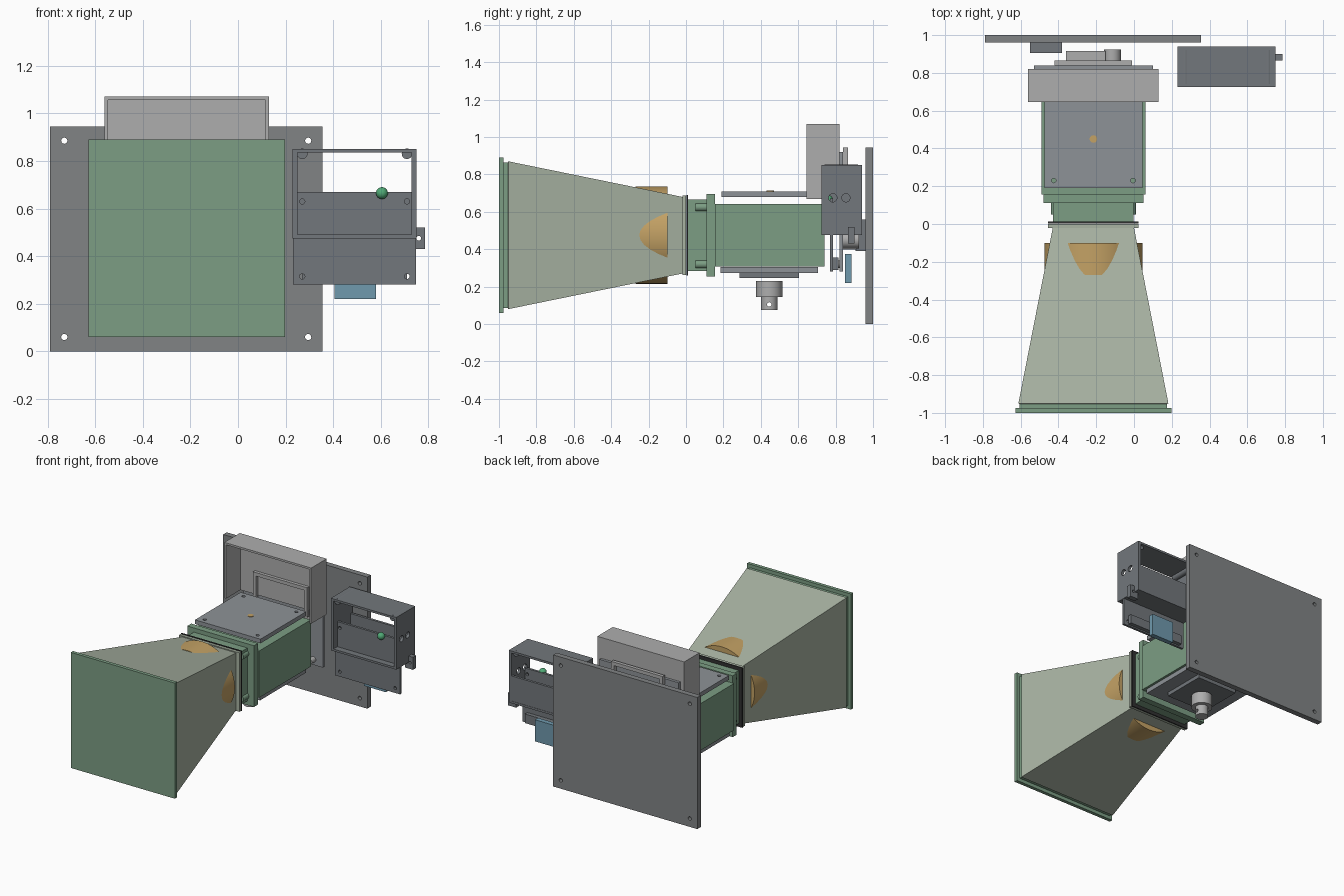
import bpy, bmesh
from math import pi
from mathutils import Vector, Matrix

if "Cube" in bpy.data.objects:
    bpy.data.objects.remove(bpy.data.objects["Cube"])

CX, CZ = -0.215, 0.475   # feed axis


def mat(name, r, g, b):
    m = bpy.data.materials.new(name)
    m.diffuse_color = (r, g, b, 1)
    m.use_nodes = True
    m.node_tree.nodes["Principled BSDF"].inputs["Base Color"].default_value = m.diffuse_color
    return m


SAGE = mat("sage", .40, .46, .37)
GREEN = mat("green", .20, .34, .23)
ORANGE = mat("amber", .55, .36, .13)
DARK = mat("dark_grey", .17, .185, .20)
MID = mat("mid_grey", .27, .29, .31)
STEEL = mat("steel", .22, .23, .235)
LIGHT = mat("light_grey", .42, .42, .42)
BLUE = mat("blue", .16, .32, .42)
LED = mat("led_green", .08, .40, .18)
BLACK = mat("black", .03, .03, .03)


def finish(name, bm, m):
    bmesh.ops.recalc_face_normals(bm, faces=bm.faces)
    me = bpy.data.meshes.new(name)
    bm.to_mesh(me)
    bm.free()
    ob = bpy.data.objects.new(name, me)
    bpy.context.collection.objects.link(ob)
    if m:
        me.materials.append(m)
    return ob


def box(name, x, y, z, m=None):
    bm = bmesh.new()
    bmesh.ops.create_cube(bm, size=1)
    for v in bm.verts:
        v.co = [lo + (c + .5) * (hi - lo) for c, (lo, hi) in zip(v.co, (x, y, z))]
    return finish(name, bm, m)


def cyl(name, axis, c, r, length, m=None, n=32):
    bm = bmesh.new()
    bmesh.ops.create_cone(bm, cap_ends=True, segments=n, radius1=r, radius2=r, depth=length)
    rot = {'x': Matrix.Rotation(pi / 2, 4, 'Y'), 'y': Matrix.Rotation(pi / 2, 4, 'X'), 'z': Matrix()}[axis]
    bm.transform(Matrix.Translation(Vector(c)) @ rot)
    for f in bm.faces:
        f.smooth = len(f.verts) == 4
    for e in bm.edges:
        e.smooth = all(f.smooth for f in e.link_faces)
    return finish(name, bm, m)


def cut(ob, *cutters):
    for c in cutters:
        md = ob.modifiers.new("cut", 'BOOLEAN')
        md.operation, md.solver, md.object = 'DIFFERENCE', 'EXACT', c
        bpy.context.view_layer.objects.active = ob
        bpy.ops.object.modifier_apply(modifier=md.name)
        bpy.data.objects.remove(c)
    return ob


def around(hx, hz):
    return (CX - hx, CX + hx), (CZ - hz, CZ + hz)


def feed_box(name, hx, hz, y, m=None):
    x, z = around(hx, hz)
    return box(name, x, y, z, m)


def feed_ring(name, hx, hz, y, t, m):
    return cut(feed_box(name, hx, hz, y, m), feed_box("c", hx - t, hz - t, (y[0] - .1, y[1] + .1)))


# mounting plate with corner holes
cut(box("back_plate", (-.79, .355), (.96, 1), (0, .945), STEEL),
    *[cyl("c", 'y', (x, .98, z), .013, .2, n=20) for x in (-.73, .295) for z in (.06, .885)])
box("plate_latch", (-.55, -.38), (.905, .96), (.39, .56), DARK)

# horn: tapered shell, window, flanges
bm = bmesh.new()
rings = []
for y, hx, hz in ((-.95, .397, .395), (-.02, .215, .205)):
    rings.append([bm.verts.new((CX + sx * hx, y, CZ + sz * hz))
                  for sx, sz in ((-1, -1), (1, -1), (1, 1), (-1, 1))])
for i in range(4):
    j = (i + 1) % 4
    bm.faces.new((rings[0][i], rings[0][j], rings[1][j], rings[1][i]))
horn = finish("horn", bm, SAGE)
sol = horn.modifiers.new("wall", 'SOLIDIFY')
sol.thickness, sol.offset = .008, -1
feed_box("horn_window", .413, .415, (-1, -.975), GREEN)
feed_ring("horn_front_rim", .39, .39, (-.975, -.95), .02, GREEN)
feed_ring("horn_rear_flange", .24, .212, (-.02, 0), .04, SAGE)
feed_ring("gasket", .24, .215, (.003, .012), .04, BLACK)
cyl("lens_drum", 'y', (CX, -.185, CZ), .26, .17, ORANGE, 64)

# feed body
feed_ring("feed_neck", .213, .19, (.012, .11), .03, GREEN)
feed_ring("feed_flange", .265, .22, (.11, .155), .05, GREEN)
feed_ring("feed_body", .275, .168, (.155, .74), .03, GREEN)
for sx in (-1, 1):
    for z in (.32, .625):
        cyl("flange_bolt", 'y', (CX + sx * .203, .08, z), .022, .06, GREEN, 24)
        cyl("rear_bolt", 'y', (CX + sx * .24, .80, z), .02, .05, LIGHT, 24)

# top cover with screw holes and probe tip
cut(box("top_cover", (-.475, .045), (.19, .71), (.68, .71), MID),
    *[cyl("c", 'z', (x, y, .71), .012, .2, n=20) for x in (-.425, -.005) for y in (.23, .67)])
cyl("probe_tip", 'z', (CX, .45, .698), .02, .03, ORANGE)

# bottom cover and coax connector
box("bottom_cover", (-.475, .045), (.185, .705), (.272, .305), MID)
box("bottom_pad", (-.375, -.055), (.285, .605), (.245, .272), DARK)
cyl("connector_body", 'z', (CX, .445, .187), .07, .085, LIGHT)
cut(cyl("connector_tip", 'z', (CX, .445, .11), .043, .07, LIGHT),
    cyl("c", 'x', (CX, .445, .105), .012, .3, n=16))

# rear hood: open at front and bottom
cut(box("rear_hood", (-.56, .13), (.645, .82), (.67, 1.07), LIGHT),
    box("c", (-.546, .116), (.6, .808), (.5, 1.056)))
cut(box("hood_inner_frame", (-.43, 0), (.785, .808), (.58, .84), LIGHT),
    box("c", (-.405, -.025), (.7, .9), (.5, .815)))

# rear panel stack
box("rear_panel", (-.53, .10), (.82, .84), (.28, .92), MID)
cut(box("rear_frame", (-.42, -.01), (.84, .865), (.52, .945), LIGHT),
    box("c", (-.395, -.035), (.8, .9), (.545, .92)))
box("rear_block", (-.36, -.15), (.84, .915), (.40, .50), LIGHT)
cyl("rear_knob", 'y', (CX + .1, .882, .45), .045, .085, LIGHT)

# control module: open shell with side holes
cut(box("module_shell", (.23, .75), (.725, .94), (.475, .85), DARK),
    box("c", (.25, .73), (.7, 1), (.49, .835)),
    *[cyl("c", 'x', (.74, y, .675), .022, .2, n=24) for y in (.785, .855)])
box("module_back", (.25, .73), (.92, .938), (.485, .67), DARK)
cut(box("module_board", (.25, .73), (.77, .787), (.28, .67), DARK),
    *[cyl("c", 'y', (x, .78, z), .011, .2, n=16) for x in (.27, .71) for z in (.315, .63)])
for x in (.232, .73):
    box("board_edge", (x, x + .018), (.77, .787), (.28, .475), DARK)
for x in (.27, .71):
    cyl("module_post", 'y', (x, .83, .83), .022, .18, DARK, 24)
cut(box("module_tab", (.72, .785), (.865, .9), (.43, .52), DARK),
    cyl("c", 'y', (.76, .88, .475), .01, .2, n=16))
box("module_terminal", (.27, .71), (.787, .815), (.29, .355), DARK)
box("display", (.405, .58), (.85, .885), (.22, .375), BLUE)

# indicator light
bm = bmesh.new()
bmesh.ops.create_uvsphere(bm, u_segments=24, v_segments=12, radius=.025)
bm.transform(Matrix.Translation((.605, .76, .665)))
for f in bm.faces:
    f.smooth = True
finish("indicator_light", bm, LED)
